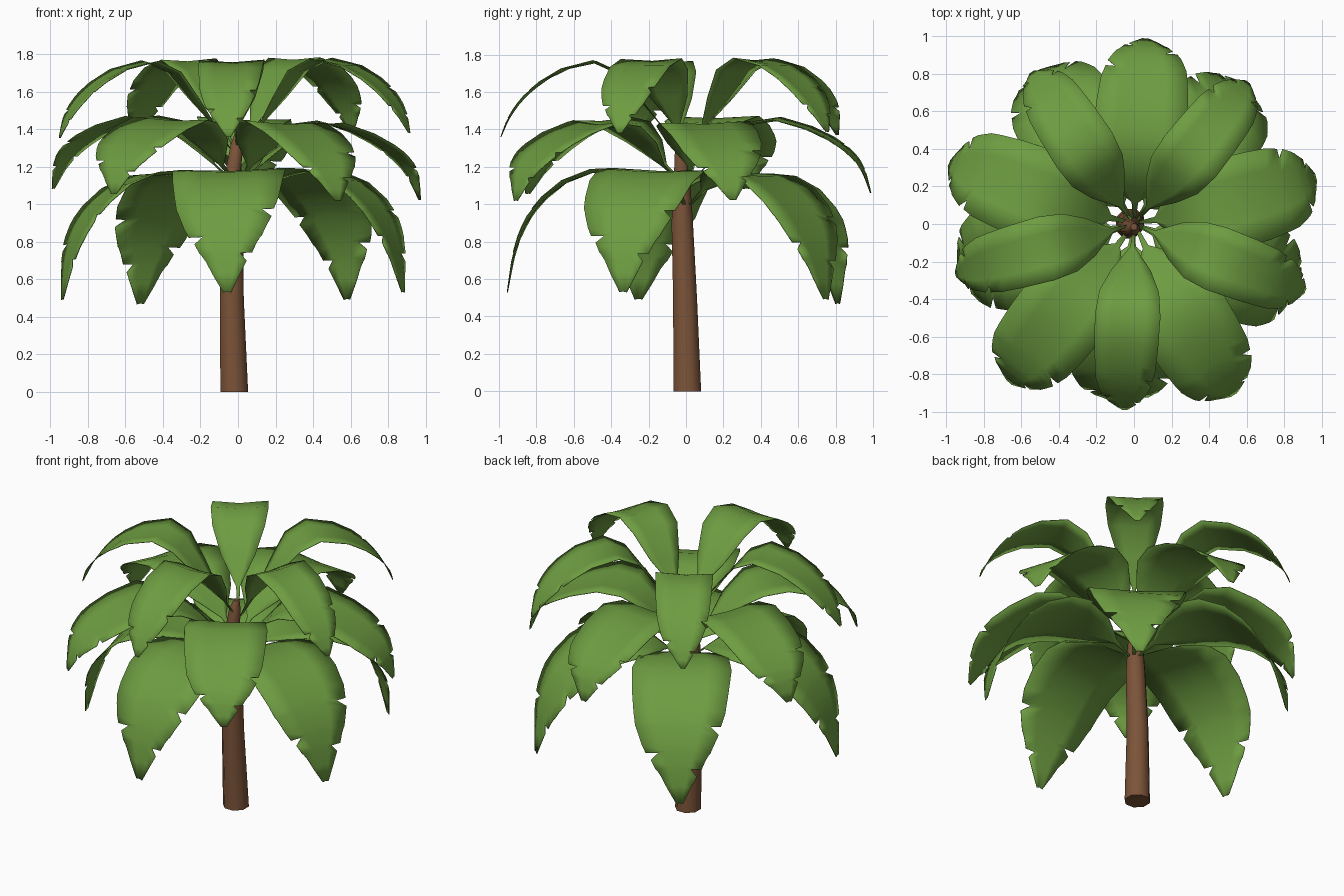
import bpy, bmesh, math
from mathutils import Vector

if "Cube" in bpy.data.objects:
    bpy.data.objects.remove(bpy.data.objects["Cube"])


def material(name, rgb):
    m = bpy.data.materials.new(name)
    m.diffuse_color = (*rgb, 1)
    m.use_nodes = True
    m.node_tree.nodes["Principled BSDF"].inputs["Base Color"].default_value = m.diffuse_color
    return m


GREEN = material("leaf_green", (0.155, 0.335, 0.053))
BROWN = material("bark_brown", (0.20, 0.088, 0.04))


def finish(bm, name, mat, angle):
    bmesh.ops.recalc_face_normals(bm, faces=bm.faces)
    me = bpy.data.meshes.new(name)
    bm.to_mesh(me)
    bm.free()
    ob = bpy.data.objects.new(name, me)
    bpy.context.collection.objects.link(ob)
    me.materials.append(mat)
    bpy.ops.object.select_all(action='DESELECT')
    ob.select_set(True)
    bpy.context.view_layer.objects.active = ob
    bpy.ops.object.shade_smooth_by_angle(angle=math.radians(angle))
    return ob


def bridge(bm, rows, closed=False):
    n = len(rows[0])
    for a, b in zip(rows, rows[1:]):
        for i in range(n if closed else n - 1):
            j = (i + 1) % n
            bm.faces.new((a[i], a[j], b[j], b[i]))


# Trunk: slightly bent tapering tube (x, y, z, radius)
bm = bmesh.new()
SIDES = 8
rings = []
for x, y, z, r in [(-.02, .007, 0, .08), (-.033, -.005, .5, .069), (-.03, -.02, .9, .062),
                   (-.03, -.022, 1.15, .046), (-.005, -.025, 1.32, .036), (0, -.015, 1.38, .018)]:
    rings.append([bm.verts.new((x + r * math.cos(2 * math.pi * (i + .5) / SIDES),
                                y + r * math.sin(2 * math.pi * (i + .5) / SIDES), z)) for i in range(SIDES)])
bridge(bm, rings, True)
bm.faces.new(rings[0])
bm.faces.new(rings[-1])
finish(bm, "trunk", BROWN, 50)


def curve(vals, t):
    """Catmull-Rom value at index t."""
    i = min(int(t), len(vals) - 2)
    f = t - i
    p1, p2 = vals[i], vals[i + 1]
    p0 = vals[i - 1] if i else 2 * p1 - p2
    p3 = vals[i + 2] if i + 2 < len(vals) else 2 * p2 - p1
    return 0.5 * (2 * p1 + (p2 - p0) * f + (2 * p0 - 5 * p1 + 4 * p2 - p3) * f ** 2
                  + (3 * p1 - p0 - 3 * p2 + p3) * f ** 3)


# Leaf outline: position along the rib, left and right width (dips are the torn notches)
OUTLINE = [(0, .03, .03), (1, .07, .07), (1.5, .34, .32), (2, .62, .58), (3, .92, .9), (4, 1, 1),
           (4.7, .97, .97), (5.3, .92, .92), (5.7, .84, .88), (5.76, .62, .86), (5.95, .8, .82),
           (6.3, .7, .74), (6.55, .63, .66), (6.6, .6, .42), (6.75, .54, .56), (7, .46, .47),
           (7.06, .24, .43), (7.2, .36, .36), (7.5, .24, .24), (7.9, .08, .06)]


def leaf(name, radii, heights, half_width, degrees, centre, tilt):
    a = math.radians(degrees - 2.7)
    out = Vector((math.cos(a), math.sin(a), 0))
    side = Vector((-out.y, out.x, 0))
    bm = bmesh.new()
    rows = []
    for t, left, right in OUTLINE:
        row = []
        for c in (-1, -.5, 0, .5, 1):
            w = (left * .97 if c > 0 else right * 1.04) * c
            # edges sweep forward towards the tip, so the teeth point outwards
            s = min(t + .3 * abs(w) * max(0, min(1, t - 4)), 8)
            p = out * curve(radii, s) + side * w * half_width
            p.x += centre[0] * min(1, t / 3)
            p.y += centre[1] * min(1, t / 3)
            p.z = curve(heights, s) + .012 * abs(w) + tilt[0] * p.x + tilt[1] * p.y
            row.append(bm.verts.new(p))
        rows.append(row)
    bridge(bm, rows)
    ob = finish(bm, name, GREEN, 50)
    mod = ob.modifiers.new("thickness", 'SOLIDIFY')
    mod.thickness = .004
    mod.offset = 0


# Three whorls of five drooping leaves:
# rib radii, rib heights, half width, directions, centre shift, tilt
TIERS = {
    "top": ([.03, .12, .24, .35, .48, .67, .83, .93, .985],
            [1.28, 1.41, 1.56, 1.70, 1.76, 1.71, 1.60, 1.48, 1.36], .174,
            (270, 342, 54, 126, 198), (-.005, -.01), (.015, .01)),
    "middle": ([.03, .13, .25, .38, .53, .72, .88, .98, 1.035],
               [1.12, 1.21, 1.33, 1.42, 1.44, 1.38, 1.29, 1.185, 1.035], .25,
               (88, 162, 234, 305, 19), (-.02, -.04), (-.03, .015)),
    "bottom": ([.03, .12, .24, .36, .5, .67, .82, .91, .96],
               [1.0, 1.08, 1.14, 1.165, 1.155, 1.08, .93, .74, .48], .3,
               (270, 342, 54, 124.5, 198), (-.015, 0), (.02, -.03)),
}
for tier, (radii, heights, half_width, directions, centre, tilt) in TIERS.items():
    for k, degrees in enumerate(directions):
        leaf(f"{tier}_leaf_{k + 1}", radii, heights, half_width, degrees, centre, tilt)
